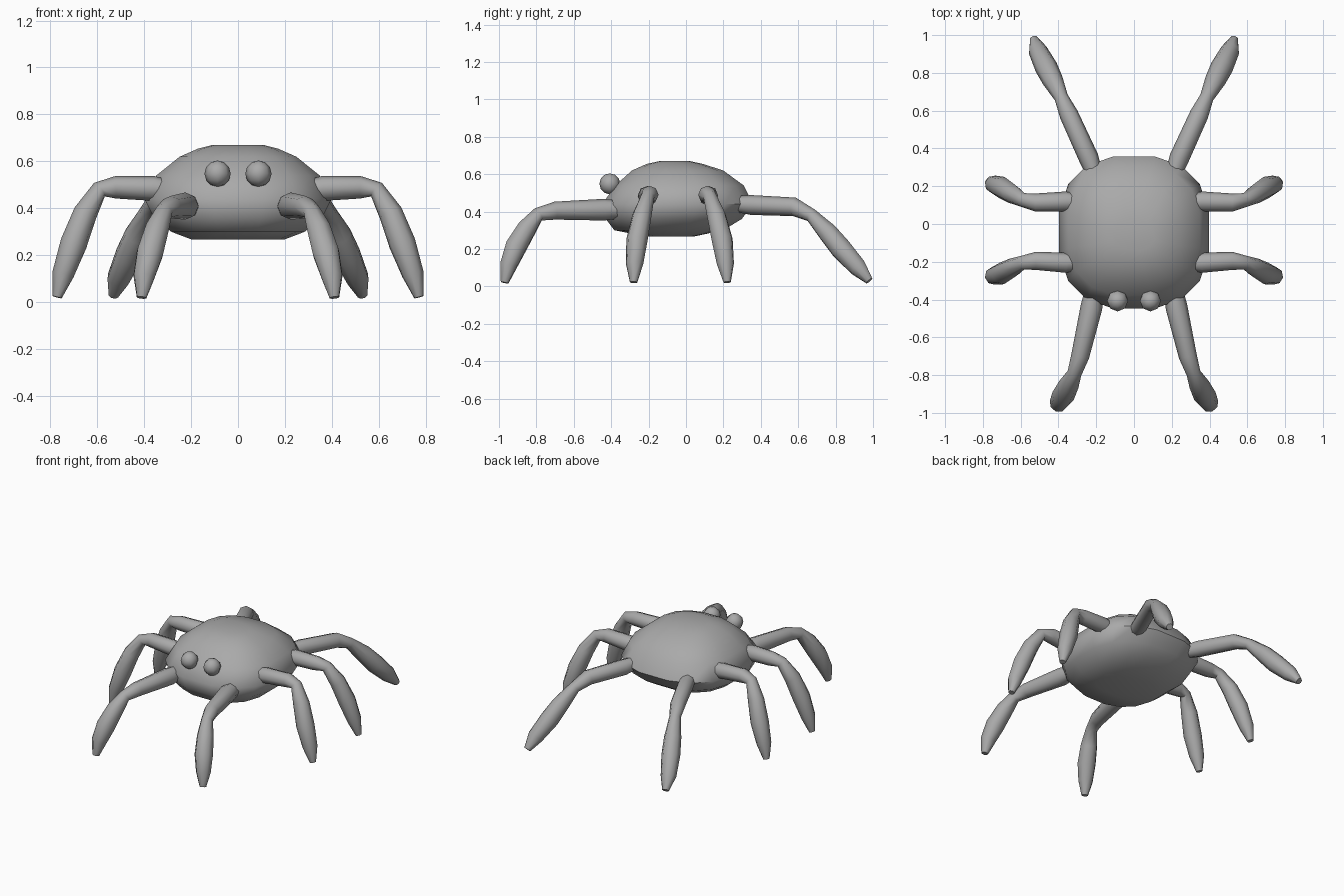
import bpy, bmesh, math
from mathutils import Vector

if "Cube" in bpy.data.objects:
    bpy.data.objects.remove(bpy.data.objects["Cube"])

grey = bpy.data.materials.new("grey")
grey.diffuse_color = (0.4, 0.4, 0.4, 1)
grey.use_nodes = True
grey.node_tree.nodes["Principled BSDF"].inputs["Base Color"].default_value = grey.diffuse_color


def loft(name, rings, angle):
    """Skin a list of equal-length point rings and close both ends."""
    bm = bmesh.new()
    rows = [[bm.verts.new(p) for p in ring] for ring in rings]
    n = len(rows[0])
    for a, b in zip(rows, rows[1:]):
        for i in range(n):
            j = (i + 1) % n
            bm.faces.new((a[i], a[j], b[j], b[i]))
    bm.faces.new(rows[0][::-1])
    bm.faces.new(rows[-1])
    bmesh.ops.recalc_face_normals(bm, faces=bm.faces)
    mesh = bpy.data.meshes.new(name)
    bm.to_mesh(mesh)
    bm.free()
    obj = bpy.data.objects.new(name, mesh)
    bpy.context.collection.objects.link(obj)
    finish(obj, angle)


def finish(obj, angle):
    obj.data.materials.append(grey)
    bpy.ops.object.select_all(action='DESELECT')
    obj.select_set(True)
    bpy.context.view_layer.objects.active = obj
    bpy.ops.object.shade_smooth_by_angle(angle=math.radians(angle))


def power(v, e):
    return math.copysign(abs(v) ** e, v)


# Body: rounded-square slices (height, half width, front y, back y)
slices = [(0.268, 0.20, -0.22, 0.05), (0.30, 0.285, -0.385, 0.20),
          (0.36, 0.36, -0.43, 0.30), (0.44, 0.40, -0.45, 0.36),
          (0.54, 0.35, -0.38, 0.31), (0.62, 0.25, -0.29, 0.20),
          (0.655, 0.17, -0.21, 0.09), (0.67, 0.11, -0.14, 0.02)]
body = []
for z, hx, y0, y1 in slices:
    ring = []
    for i in range(16):
        t = 2 * math.pi * (i + 0.5) / 16
        ring.append((hx * 1.01 * power(math.cos(t), 0.8),
                     (y0 + y1) / 2 + (y1 - y0) / 2 * 1.01 * power(math.sin(t), 0.8), z))
    body.append(ring)
loft("body", body, 60)


# Legs: eight-sided tubes along a path of (x, y, z, radius)
def leg(name, path, side):
    pts = [Vector((x * side, y, z)) for x, y, z, r in path]
    # axis lying across the plane in which the leg bends
    across = (pts[-1] - pts[0]).cross(Vector((0, 0, 1))).normalized()
    rings = []
    for i, p in enumerate(pts):
        d = (pts[min(i + 1, len(pts) - 1)] - pts[max(i - 1, 0)]).normalized()
        u = (across - d * across.dot(d)).normalized()
        v = d.cross(u)
        r = path[i][3]
        rings.append([p + r * (u * math.cos(k * math.pi / 4) + v * math.sin(k * math.pi / 4))
                      for k in range(8)])
    loft(name, rings, 60)


front = [(0.215, -0.37, 0.41, 0.050), (0.225, -0.44, 0.41, 0.058),
         (0.285, -0.70, 0.405, 0.048), (0.315, -0.79, 0.385, 0.038),
         (0.345, -0.85, 0.31, 0.054), (0.375, -0.91, 0.21, 0.060),
         (0.40, -0.95, 0.11, 0.048), (0.41, -0.97, 0.02, 0.022)]
middle_front = [(0.31, -0.205, 0.48, 0.045), (0.36, -0.205, 0.485, 0.053),
                (0.52, -0.195, 0.49, 0.048), (0.59, -0.205, 0.48, 0.037),
                (0.65, -0.235, 0.38, 0.052), (0.70, -0.262, 0.25, 0.058),
                (0.745, -0.275, 0.12, 0.047), (0.77, -0.28, 0.022, 0.02)]
middle_back = [(x, -y - 0.09 + 0.03 * i / 7, z, r)
               for i, (x, y, z, r) in enumerate(middle_front)]
back = [(0.215, 0.28, 0.44, 0.045), (0.24, 0.35, 0.435, 0.053),
        (0.345, 0.58, 0.425, 0.050), (0.385, 0.67, 0.38, 0.037),
        (0.43, 0.76, 0.285, 0.055), (0.465, 0.83, 0.20, 0.060),
        (0.51, 0.92, 0.10, 0.050), (0.53, 0.98, 0.03, 0.022)]
for label, side in (("right", 1), ("left", -1)):
    leg("front_leg_" + label, front, side)
    leg("middle_front_leg_" + label, middle_front, side)
    leg("middle_back_leg_" + label, middle_back, side)
    leg("back_leg_" + label, back, side)
    # Eyes
    bpy.ops.mesh.primitive_uv_sphere_add(segments=8, ring_count=6, radius=0.056,
                                         location=(0.087 * side, -0.407, 0.548))
    eye = bpy.context.object
    eye.name = "eye_" + label
    finish(eye, 60)
